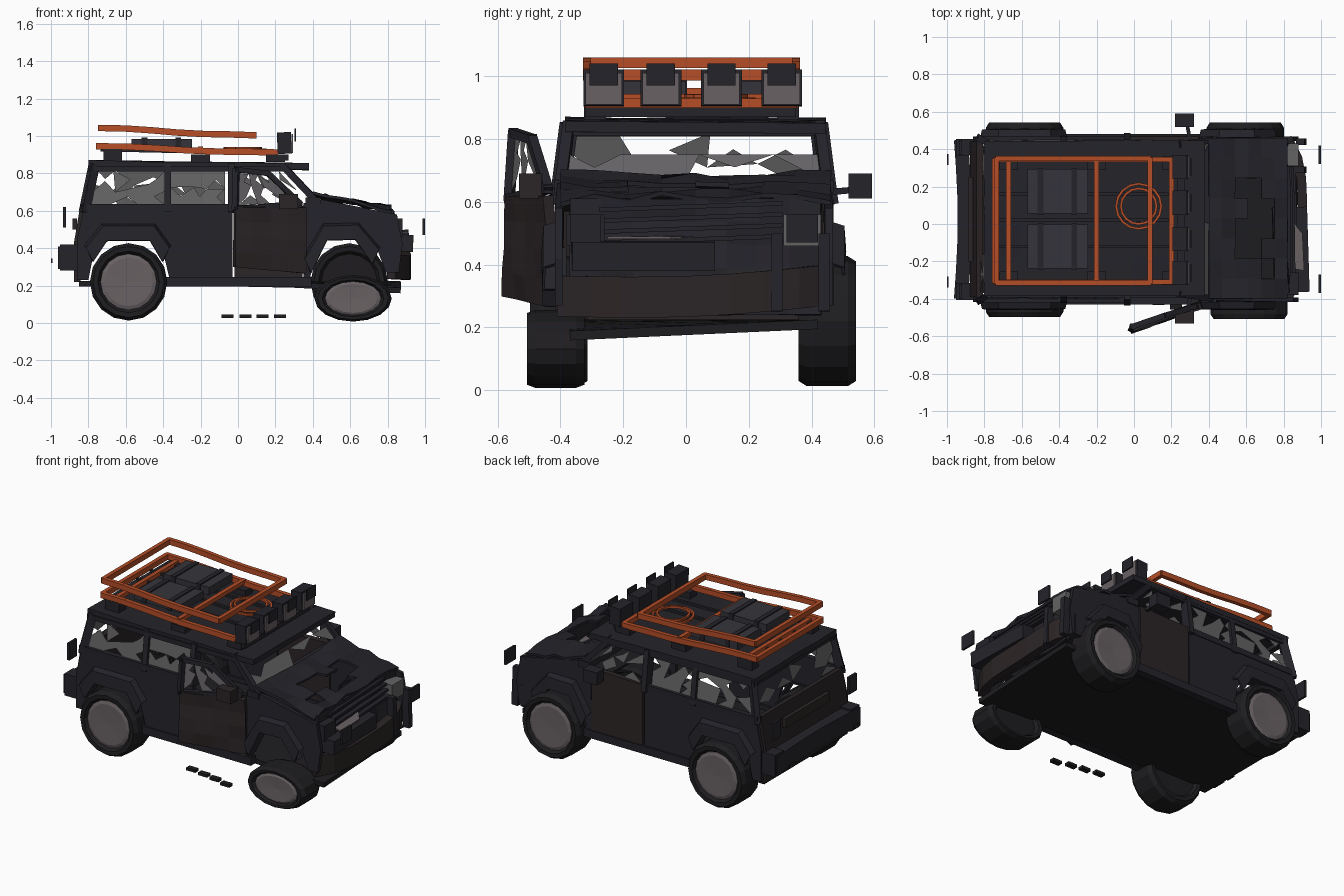
import bpy, bmesh, math, random
from mathutils import Vector, Matrix

if "Cube" in bpy.data.objects:
    bpy.data.objects.remove(bpy.data.objects["Cube"])
random.seed(4)
CY = 0.025


def mat(name, c):
    m = bpy.data.materials.new(name)
    m.diffuse_color = (*c, 1)
    m.use_nodes = True
    m.node_tree.nodes["Principled BSDF"].inputs["Base Color"].default_value = m.diffuse_color
    return m


BODY = mat("burnt_paint", (0.018, 0.017, 0.023))
RUST = mat("rust", (0.024, 0.018, 0.019))
TYRE = mat("rubber", (0.013, 0.012, 0.014))
RACK = mat("orange_paint", (0.46, 0.075, 0.02))
HUB = mat("dull_metal", (0.14, 0.12, 0.125))
GLASS = mat("sooty_glass", (0.13, 0.125, 0.13))
CRATE = mat("crate_paint", (0.034, 0.034, 0.043))


def obj(name, bm, m, thick=0):
    me = bpy.data.meshes.new(name)
    bmesh.ops.recalc_face_normals(bm, faces=bm.faces)
    bm.to_mesh(me)
    bm.free()
    me.materials.append(m)
    o = bpy.data.objects.new(name, me)
    bpy.context.collection.objects.link(o)
    if thick:
        s = o.modifiers.new("thickness", "SOLIDIFY")
        s.thickness, s.offset = thick, 0
    return o


def box(name, x, y, z, m=BODY, rot=(0, 0, 0)):
    bm = bmesh.new()
    bmesh.ops.create_cube(bm, size=1)
    o = obj(name, bm, m)
    o.location = [(a + b) / 2 for a, b in (x, y, z)]
    o.scale = [b - a for a, b in (x, y, z)]
    o.rotation_euler = rot
    return o


def beams(name, segs, w, h, m=BODY):
    bm = bmesh.new()
    for p, q in segs:
        p, q = Vector(p), Vector(q)
        d = q - p
        M = Matrix.Translation((p + q) / 2) @ d.to_track_quat('X', 'Z').to_matrix().to_4x4()
        M = M @ Matrix.Diagonal((d.length + w * 0.5, w, h, 1))
        bmesh.ops.create_cube(bm, size=1, matrix=M)
    return obj(name, bm, m)


def chain(pts, closed=False):
    return list(zip(pts, pts[1:] + (pts[:1] if closed else [])))


def panel(name, pts, m=BODY, thick=0.025):
    bm = bmesh.new()
    bm.faces.new([bm.verts.new(p) for p in pts])
    return obj(name, bm, m, thick)


def grid(name, fn, nu, nv, m=BODY, thick=0.02, holes=()):
    bm = bmesh.new()
    v = [[bm.verts.new(fn(i / nu, j / nv)) for j in range(nv + 1)] for i in range(nu + 1)]
    for i in range(nu):
        for j in range(nv):
            if (i, j) not in holes:
                bm.faces.new((v[i][j], v[i + 1][j], v[i + 1][j + 1], v[i][j + 1]))
    return obj(name, bm, m, thick)


def shards(name, quad, n=3, m=2, keep=0.65):
    # broken pane: jittered triangle mosaic with missing pieces
    a, b, c, d = [Vector(p) for p in quad]

    def at(i, j):
        u, v = i / n, j / m
        if 0 < i < n:
            u += random.uniform(-.35, .35) / n
        if 0 < j < m:
            v += random.uniform(-.35, .35) / m
        return a.lerp(b, u).lerp(d.lerp(c, u), v)
    g = [[at(i, j) for j in range(m + 1)] for i in range(n + 1)]
    bm = bmesh.new()
    for i in range(n):
        for j in range(m):
            q = [g[i][j], g[i + 1][j], g[i + 1][j + 1], g[i][j + 1]]
            mid = sum(q, Vector()) / 4
            for e in chain(q, True):
                if random.random() < keep:
                    bm.faces.new([bm.verts.new(k) for k in (*e, mid)])
    obj(name, bm, GLASS)


def side(s, x, z):  # body side surface, leaning in above the belt line
    return (x, CY + s * (0.43 - max(0, z - 0.6) * 0.13), z)


# Wheels: lathed tyre with a pale hub; one front tyre is crushed
def wheel(name, x, y, zc, squash, s):
    for part, m, prof in (("tyre", TYRE, [(0.001, -.07), (0.15, -.07), (0.165, -.09), (0.19, -.092), (0.207, -.065), (0.207, .065), (0.19, .092), (0.165, .09), (0.15, .07)]),
                          ("hub", HUB, [(0.15, .06), (0.15, .075), (0.13, .082), (0.001, .078)])):
        bm = bmesh.new()
        vs = [bm.verts.new((r, w * s, 0)) for r, w in prof]
        es = [bm.edges.new(e) for e in zip(vs, vs[1:])]
        bmesh.ops.spin(bm, geom=vs + es, cent=(0, 0, 0), axis=(0, 1, 0), angle=2 * math.pi, steps=16)
        bmesh.ops.remove_doubles(bm, verts=bm.verts, dist=0.002)
        o = obj(name + "_" + part, bm, m)
        o.location, o.scale = (x, y, zc), (1, 1, squash)


wheel("rear_right_wheel", -0.585, -0.405, 0.22, 1, -1)
wheel("rear_left_wheel", -0.585, 0.45, 0.22, 1, 1)
wheel("front_right_wheel", 0.615, -0.415, 0.132, 0.6, -1)
wheel("front_left_wheel", 0.595, 0.45, 0.22, 1, 1)

# Floor and lower side panels with wheel cut-outs
grid("floor", lambda u, v: (-0.85 + 1.72 * u, -0.37 + 0.79 * v, 0.21 - 0.045 * max(0, u - 0.6) * (1 - v) * 2), 6, 4, TYRE, 0.03)
REAR = [(-0.36, 0.21), (-0.4, 0.38), (-0.48, 0.45), (-0.68, 0.45), (-0.77, 0.38), (-0.8, 0.23), (-0.86, 0.23), (-0.86, 0.45), (-0.82, 0.63)]
FRONT = [(0.85, 0.58), (0.88, 0.42), (0.86, 0.27), (0.79, 0.27), (0.75, 0.38), (0.68, 0.45), (0.48, 0.46), (0.41, 0.38), (0.38, 0.21)]
for s, n in ((-1, "right"), (1, "left")):
    panel(n + "_rear_side", [side(s, *p) for p in REAR + [(-0.03, 0.63), (-0.03, 0.21)]])
    panel(n + "_front_fender", [side(s, *p) for p in [(0.35, 0.21), (0.35, 0.64), (0.45, 0.66)] + FRONT])
    beams(n + "_sill", [(side(s, -0.37, 0.22), side(s, 0.38, 0.22))], 0.05, 0.05)
    # window pillars and rails
    beams(n + "_belt_rail", [(side(s, -0.83, 0.62), side(s, -0.03, 0.62))], 0.035, 0.035)
    beams(n + "_roof_rail", [(side(s, -0.79, 0.825), side(s, 0.24, 0.825))], 0.035, 0.03)
    for i, (x0, x1, w) in enumerate(((-0.82, -0.77, 0.05), (-0.375, -0.375, 0.035), (-0.035, -0.035, 0.06), (0.42, 0.24, 0.035))):
        beams(f"{n}_pillar_{i}", [(side(s, x0, 0.65 if i == 3 else 0.6), side(s, x1, 0.84))], 0.035, w)
    for i, (x0, x1, x2, x3) in enumerate(((-0.79, -0.39, -0.39, -0.75), (-0.36, -0.07, -0.07, -0.36))):
        shards(f"{n}_window_glass_{i}", [side(s, x0, 0.63), side(s, x1, 0.63), side(s, x2, 0.815), side(s, x3, 0.815)])
    # fender flares: bent strips over each wheel
    for nm, arch in (("rear", [(-0.81, 0.37), (-0.72, 0.485), (-0.45, 0.485), (-0.37, 0.37)]),
                     ("front", [(0.36, 0.31), (0.46, 0.485), (0.64, 0.49), (0.75, 0.36)])):
        y0 = CY + s * 0.445
        bm = bmesh.new()
        cx = sum(p[0] for p in arch) / 4
        rows = [[bm.verts.new((cx + (x - cx) * k, y0 + s * dy, z + dz)) for x, z in arch]
                for k, dy, dz in ((1.05, -0.02, 0.045), (1, 0.03, 0.03), (0.86, 0.035, -0.04), (0.86, -0.04, -0.04))]
        for r0, r1 in zip(rows, rows[1:]):
            for i in range(3):
                bm.faces.new((r0[i], r0[i + 1], r1[i + 1], r1[i]))
        obj(f"{n}_{nm}_flare", bm, BODY, 0.012)
    # mirrors on short arms
    ym = 0.555 if s > 0 else -0.495
    box(n + "_mirror", (0.22, 0.32), (ym - 0.037, ym + 0.037), (0.61, 0.69), RUST if s < 0 else BODY)
    beams(n + "_mirror_arm", [((0.3, CY + s * 0.42, 0.63), (0.28, ym, 0.64))], 0.02, 0.02)

# Closed left front door
panel("left_front_door", [side(1, *p) for p in ((-0.02, 0.24), (0.345, 0.24), (0.345, 0.64), (-0.02, 0.63))], RUST, 0.035)
shards("left_front_glass", [side(1, *p) for p in ((0, 0.63), (0.37, 0.65), (0.22, 0.81), (0, 0.81))])


# Open right front door, hinged at its front edge
def door(x, z):
    return (x, -0.435 - (0.35 - x) * 0.35 + max(0, z - 0.62) * 0.06, z)


grid("open_door", lambda u, v: (-0.02 + 0.38 * u, door(-0.02 + 0.38 * u, 0)[1] + random.uniform(-.008, .008),
     0.3 - 0.035 * u + v * (0.32 + 0.035 * u)), 4, 4, RUST, 0.035)
beams("door_window_frame", chain([door(*p) for p in ((-0.015, 0.61), (-0.01, 0.82), (0.16, 0.8), (0.33, 0.64))], True), 0.03, 0.028)
shards("door_glass", [door(*p) for p in ((0, 0.63), (0.3, 0.64), (0.16, 0.79), (0, 0.8))])

# Roof slab, tailgate and rear glass
grid("roof", lambda u, v: (-0.8 + 1.18 * u, -0.385 + 0.83 * v, 0.852 - 0.016 * u + random.uniform(-.004, .004)), 6, 4, BODY, 0.034)
grid("tailgate", lambda u, v: (-0.86 + 0.035 * max(0, v - 0.5) * 2, -0.39 + 0.83 * u, 0.22 + 0.41 * v), 4, 4, RUST, 0.035)
beams("tailgate_top_rail", [((-0.77, -0.36, 0.825), (-0.77, 0.41, 0.825))], 0.035, 0.035)
shards("rear_glass", [(-0.82, -0.37, 0.64), (-0.82, 0.42, 0.64), (-0.78, 0.4, 0.82), (-0.78, -0.35, 0.82)], 4, 2, 0.45)
box("tailgate_trim", (-0.885, -0.86), (-0.2, 0.25), (0.5, 0.56), RUST)

# Windscreen frame, cowl and broken glass left along the lower edge
beams("windscreen_header", [((0.25, -0.37, 0.825), (0.25, 0.42, 0.825))], 0.035, 0.03)
beams("cowl", [((0.4, -0.4, 0.65), (0.4, 0.45, 0.65))], 0.08, 0.04)
shards("windscreen_glass", [(0.4, -0.38, 0.67), (0.4, 0.43, 0.67), (0.33, 0.42, 0.75), (0.33, -0.37, 0.75)], 4, 1, 0.6)
panel("dashboard", [(0.38, -0.39, 0.63), (0.38, 0.44, 0.63), (0.28, 0.44, 0.58), (0.28, -0.39, 0.58)], TYRE)

# Buckled hood with burnt-through holes
grid("hood", lambda u, v: (0.4 + 0.42 * u, -0.4 + 0.86 * v, 0.685 - 0.065 * u - 0.03 * u * abs(v - 0.5) + random.uniform(-.015, .012)),
     6, 8, BODY, 0.015, {(2, 2), (2, 3), (3, 2), (3, 3), (3, 4), (2, 5), (3, 5), (4, 3), (4, 4), (4, 1)})
# Crumpled nose panel with grille slats
grid("grille_panel", lambda u, v: (0.8 + 0.05 * (1 - v) + random.uniform(-.02, .02), -0.37 + 0.8 * u, 0.24 + 0.37 * v), 8, 5, BODY, 0.02)
for i in range(4):
    z = 0.48 + 0.035 * i
    beams(f"grille_slat_{i}", [((0.86 - 0.012 * i, -0.27, z - 0.01), (0.85 - 0.01 * i, 0.3, z + 0.01))], 0.03, 0.014)
for y in (-0.32, 0.37):
    box("headlight_housing", (0.8, 0.88), (y - 0.06, y + 0.06), (0.46, 0.56), GLASS if y > 0 else BODY)
    box("headlight_fragment", (0.987, 1.0), (y - 0.05, y + 0.05), (0.47, 0.56))

# Bent front bumper, uprights and torn-off front box
grid("front_bumper", lambda u, v: (0.9 - 0.08 * (2 * u - 1) ** 4, -0.4 + 0.86 * u, 0.235 + 0.04 * u + 0.13 * v - 0.02 * math.sin(u * 3)), 8, 2, RUST, 0.05)
for y in (0.29, 0.44):
    beams("bumper_upright", [((0.9, y, 0.26), (0.89, y, 0.49))], 0.035, 0.045)
box("front_box", (0.745, 0.93), (-0.365, 0.09), (0.385, 0.475), BODY, (0, 0.05, 0.03))
panel("front_box_lid", [(0.75, -0.22, 0.49), (0.91, -0.25, 0.485), (0.9, -0.05, 0.485), (0.84, 0.02, 0.485), (0.78, 0, 0.49)], HUB, 0.008)

# Rear bumper and loose lamp fragments
grid("rear_bumper", lambda u, v: (-0.925 + 0.02 * math.sin(u * 3.14), -0.4 + 0.85 * u, 0.29 + 0.12 * v), 6, 1, BODY, 0.075)
for y in (-0.36, 0.41):
    beams("rear_bumper_end", [((-0.93, y, 0.35), (-0.84, y, 0.35))], 0.09, 0.14)
    box("tail_lamp_fragment", (-0.935, -0.92), (y - 0.04, y + 0.04), (0.51, 0.62))
for y in (-0.31, 0.345):
    box("reflector_fragment", (-1.0, -0.992), (y - 0.03, y + 0.03), (0.32, 0.345))
# Loose door handles on the ground
for i, (x, y) in enumerate(((-0.055, -0.385), (0.04, -0.4), (0.13, -0.415), (0.225, -0.44))):
    box(f"loose_handle_{i}", (x - 0.032, x + 0.032), (y - 0.017, y + 0.017), (0.028, 0.046), TYRE)


# Roof rack: two warped rectangular frames
def rack_frame(name, x0, x1, y0, y1, z0, z1):
    n = 6

    def at(u, y):
        return (x0 + (x1 - x0) * u, y, z0 + (z1 - z0) * u + 0.004 * math.sin(u * 8))
    pts = [at(i / n, y0) for i in range(n + 1)] + [at(1 - i / n, y1) for i in range(n + 1)]
    beams(name, chain(pts, True), 0.026, 0.034, RACK)


rack_frame("lower_rack_frame", -0.745, 0.2, -0.31, 0.345, 0.945, 0.908)
rack_frame("upper_rack_frame", -0.735, 0.085, -0.315, 0.35, 1.043, 1.0)
beams("rack_cross_bars", [((x, -0.31, 0.93), (x, 0.345, 0.93)) for x in (-0.67, -0.2)], 0.027, 0.027, RACK)
beams("rack_slats", [((-0.73, y, 0.925), (0.18, y, 0.905)) for y in (-0.12, 0.02, 0.16)], 0.018, 0.015)
for x in (-0.67, -0.2, 0.2):
    for y in (-0.29, 0.325):
        box("rack_foot", (x - 0.05, x + 0.05), (y - 0.035, y + 0.035), (0.86, 0.9 if x > -0.5 else 0.93))

# Strapped crates and a hose coil on the rack
for y in (-0.12, 0.175):
    box("crate", (-0.57, -0.245), (y - 0.118, y + 0.118), (0.935, 0.985), CRATE)
    for x in (-0.5, -0.32):
        box("crate_strap", (x - 0.015, x + 0.015), (y - 0.123, y + 0.123), (0.932, 0.992))
for i, r in enumerate((0.12, 0.095)):
    pts = [(0.025 + r * math.cos(a * math.pi / 8), 0.095 + r * math.sin(a * math.pi / 8), 0.925 + 0.01 * i) for a in range(16)]
    beams(f"hose_coil_{i}", chain(pts, True), 0.013, 0.014, RACK)

# Roof lamp bar: four lamps with loose covers
beams("lamp_bar", [((0.25, -0.31, 0.885), (0.25, 0.34, 0.885))], 0.04, 0.03)
for i, y in enumerate((-0.262, -0.08, 0.113, 0.305)):
    box(f"roof_lamp_{i}", (0.21, 0.285), (y - 0.065, y + 0.065), (0.905, 1.02), BODY, (0, -0.05, 0))
    box(f"lamp_lens_{i}", (0.285, 0.295), (y - 0.058, y + 0.058), (0.91, 1.01), HUB)
    box(f"lamp_cover_{i}", (0.302, 0.31), (y - 0.045, y + 0.045), (0.97, 1.04))
